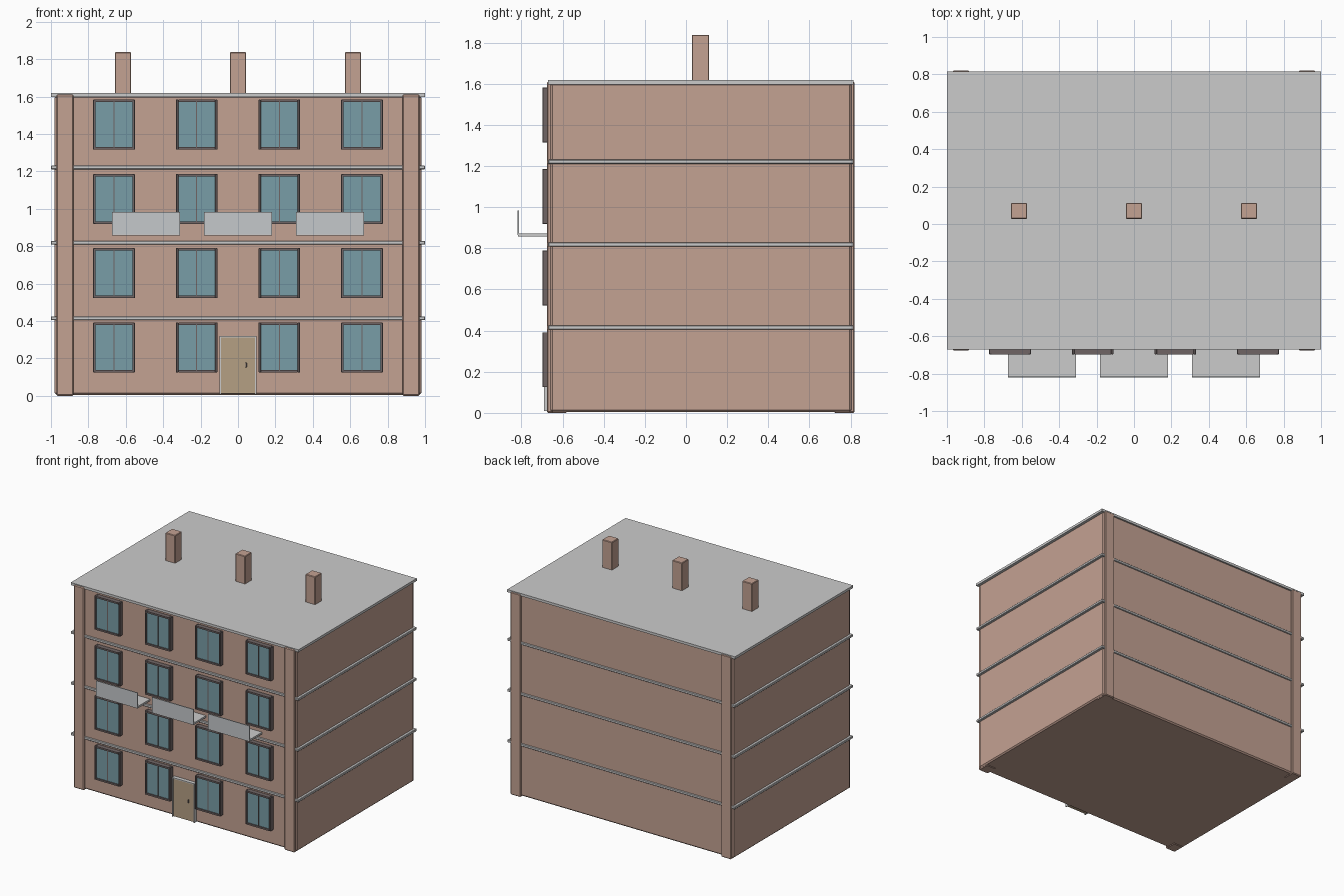
import bpy, bmesh
from mathutils import Matrix, Vector

if "Cube" in bpy.data.objects:
    bpy.data.objects.remove(bpy.data.objects["Cube"])


def mat(name, r, g, b):
    m = bpy.data.materials.new(name)
    m.diffuse_color = (r, g, b, 1)
    m.use_nodes = True
    m.node_tree.nodes["Principled BSDF"].inputs["Base Color"].default_value = m.diffuse_color
    return m


BRICK = mat("brick", 0.55, 0.36, 0.29)
DARK = mat("dark_frame", 0.16, 0.13, 0.13)
GLASS = mat("window_glass", 0.19, 0.34, 0.39)
WOOD = mat("door_wood", 0.46, 0.35, 0.23)
PANEL = mat("balcony_panel", 0.56, 0.58, 0.6)


def box(name, x, y, z, material=None, bevel=0.0):
    """Box from (min, max) ranges, with optional small chamfer."""
    lo, hi = Vector((x[0], y[0], z[0])), Vector((x[1], y[1], z[1]))
    bm = bmesh.new()
    size = Matrix.Diagonal((*(hi - lo), 1))
    bmesh.ops.create_cube(bm, size=1, matrix=Matrix.Translation((lo + hi) / 2) @ size)
    if bevel:
        bmesh.ops.bevel(bm, geom=bm.edges[:], offset=bevel, segments=1, affect='EDGES')
    me = bpy.data.meshes.new(name)
    bm.to_mesh(me)
    bm.free()
    ob = bpy.data.objects.new(name, me)
    bpy.context.collection.objects.link(ob)
    if material:
        me.materials.append(material)
    return ob


FRONT, BACK = -0.66, 0.805
PITCH = 0.4

# Brick body
box("walls", (-0.98, 0.98), (FRONT, BACK), (0.005, 1.605), BRICK, 0.01)

# Floor bands and roof slab
for i in range(1, 4):
    top = 0.425 + 0.403 * (i - 1)
    box("floor_band", (-1, 1), (-0.67, 0.815), (top - 0.02, top), None, 0.003)
box("roof_slab", (-1, 1), (-0.67, 0.815), (1.598, 1.618))

# Corner pilasters
for x0 in (-0.97, 0.88):
    for y0 in (-0.677, 0.72):
        box("corner_pilaster", (x0, x0 + 0.09), (y0, y0 + 0.1), (0, 1.61), BRICK, 0.006)

# Chimneys
for cx in (-0.615, 0, 0.615):
    box("chimney", (cx - 0.043, cx + 0.043), (0.028, 0.113), (1.61, 1.838), BRICK, 0.004)


# Double windows: frame bars, centre mullion and two panes
def window(cx, z0):
    w, h, t = 0.111, 0.267, 0.013
    z1 = z0 + h
    y = (-0.697, FRONT + 0.01)
    for s in (-1, 1):
        xs = sorted((cx + s * w, cx + s * (w - t)))
        box("window_frame_side", xs, y, (z0, z1), DARK, 0.002)
        xs = sorted((cx + s * 0.003, cx + s * (w - t)))
        box("window_pane", xs, (-0.688, FRONT + 0.01), (z0 + t, z1 - t), GLASS)
    for zb in (z0, z1 - t):
        box("window_frame_rail", (cx - w + t, cx + w - t), y, (zb, zb + t), DARK)
    box("window_mullion", (cx - 0.003, cx + 0.003), (-0.691, FRONT + 0.01),
        (z0 + t, z1 - t), DARK)


for row in range(4):
    for cx in (-0.663, -0.221, 0.221, 0.663):
        window(cx, 0.125 + 0.397 * row)

# Entrance door with frame and handle
box("door", (-0.09, 0.09), (-0.683, FRONT + 0.01), (0.012, 0.312), WOOD)
for s in (-1, 1):
    xs = sorted((s * 0.09, s * 0.098))
    box("door_jamb", xs, (-0.69, FRONT + 0.01), (0.008, 0.32))
box("door_lintel", (-0.09, 0.09), (-0.69, FRONT + 0.01), (0.312, 0.32))
box("door_handle", (0.039, 0.047), (-0.69, -0.68), (0.152, 0.178), DARK, 0.002)

# Balconies: thin slab with a front panel
for cx in (-0.492, 0, 0.492):
    xs = (cx - 0.182, cx + 0.182)
    box("balcony_slab", xs, (-0.818, FRONT + 0.01), (0.858, 0.873))
    box("balcony_panel", xs, (-0.82, -0.813), (0.865, 0.983), PANEL)
